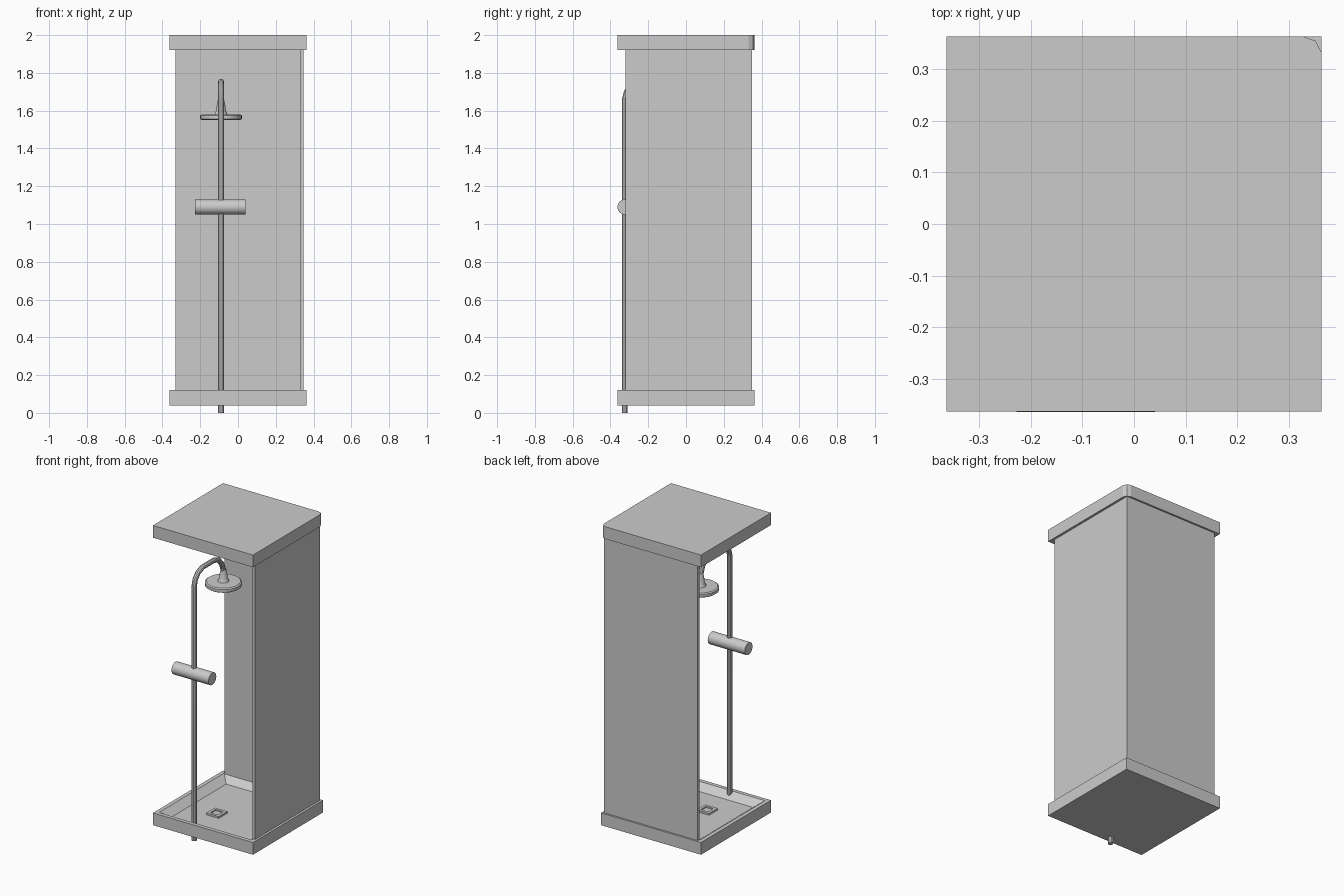
import bpy, bmesh, math
from mathutils import Matrix

if "Cube" in bpy.data.objects:
    bpy.data.objects.remove(bpy.data.objects["Cube"])


def add_object(name, bm, smooth=False):
    bmesh.ops.recalc_face_normals(bm, faces=bm.faces)
    mesh = bpy.data.meshes.new(name)
    bm.to_mesh(mesh)
    bm.free()
    ob = bpy.data.objects.new(name, mesh)
    bpy.context.collection.objects.link(ob)
    if smooth:
        bpy.ops.object.select_all(action='DESELECT')
        ob.select_set(True)
        bpy.context.view_layer.objects.active = ob
        bpy.ops.object.shade_smooth_by_angle(angle=math.radians(35))
    return ob


def prism(name, outline, z0, z1):
    bm = bmesh.new()
    base = bm.faces.new([bm.verts.new((x, y, z0)) for x, y in outline])
    top = bmesh.ops.extrude_face_region(bm, geom=[base])['geom']
    for v in top:
        if isinstance(v, bmesh.types.BMVert):
            v.co.z = z1
    return add_object(name, bm)


def square_loft(name, rings, center=(0, 0)):
    """Skin a stack of square rings given as (half size, z), capped at both ends."""
    bm = bmesh.new()
    cx, cy = center
    loops = [[bm.verts.new((cx + sx * h, cy + sy * h, z))
              for sx, sy in ((-1, -1), (1, -1), (1, 1), (-1, 1))] for h, z in rings]
    for a, b in zip(loops, loops[1:]):
        for i in range(4):
            j = (i + 1) % 4
            bm.faces.new((a[i], a[j], b[j], b[i]))
    bm.faces.new(loops[0])
    bm.faces.new(loops[-1])
    return add_object(name, bm)


def lathe(name, profile, center, sides=32):
    bm = bmesh.new()
    vs = [bm.verts.new((r, 0, z)) for r, z in profile]
    es = [bm.edges.new(p) for p in zip(vs, vs[1:])]
    bmesh.ops.spin(bm, geom=vs + es, axis=(0, 0, 1), cent=(0, 0, 0),
                   angle=math.tau, steps=sides)
    bmesh.ops.remove_doubles(bm, verts=bm.verts, dist=1e-5)
    bmesh.ops.translate(bm, verts=bm.verts, vec=(*center, 0))
    return add_object(name, bm, True)


PIPE_X, PIPE_Y, HEAD_Y = -0.09, -0.324, -0.022
S = 0.362

# Roof slab with one eased back corner
prism("roof", [(-S, -S), (S, -S), (S, 0.332), (0.351, 0.354), (0.328, S), (-S, S)], 1.92, 2.0)

# Shower tray with sloping basin
square_loft("tray", [(S, 0.04), (S, 0.12), (0.336, 0.12), (0.285, 0.082)])

# Drain frame with sunken middle
square_loft("drain", [(0.045, 0.078), (0.045, 0.094), (0.027, 0.094), (0.027, 0.086)],
            (PIPE_X, -0.09))

# L-shaped wall: back and right panels
prism("wall_panels", [(-0.33, 0.333), (0.33, 0.333), (0.33, -0.32),
                      (0.347, -0.32), (0.347, 0.35), (-0.33, 0.35)], 0.10, 1.93)

# Riser pipe with gooseneck
path = [(PIPE_Y, 0), (PIPE_Y, 1.66), (-0.314, 1.70), (-0.285, 1.735), (-0.24, 1.753),
        (-0.12, 1.753), (-0.075, 1.738), (-0.04, 1.70), (-0.026, 1.66), (HEAD_Y, 1.60)]
curve = bpy.data.curves.new("pipe_path", 'CURVE')
curve.dimensions = '3D'
curve.bevel_depth = 0.016
curve.bevel_resolution = 3
curve.use_fill_caps = True
spline = curve.splines.new('POLY')
spline.points.add(len(path) - 1)
for p, (y, z) in zip(spline.points, path):
    p.co = (PIPE_X, y, z, 1)
temp = bpy.data.objects.new("pipe_path", curve)
bpy.context.collection.objects.link(temp)
bpy.context.view_layer.update()
bm = bmesh.new()
bm.from_mesh(temp.to_mesh())
bmesh.ops.remove_doubles(bm, verts=bm.verts, dist=1e-5)
temp.to_mesh_clear()
bpy.data.objects.remove(temp)
add_object("riser_pipe", bm, True)

# Shower head: rounded disc with flared neck
lathe("shower_head", [(0, 1.55), (0.102, 1.55), (0.11, 1.556), (0.11, 1.574), (0.102, 1.58),
                      (0.034, 1.581), (0.026, 1.60), (0.022, 1.63), (0.016, 1.66)],
      (PIPE_X, HEAD_Y))

# Mixer valve bar
bm = bmesh.new()
bmesh.ops.create_cone(bm, cap_ends=True, segments=24, radius1=0.04, radius2=0.04, depth=0.268,
                      matrix=Matrix.Translation((-0.093, -0.323, 1.09)) @
                      Matrix.Rotation(math.pi / 2, 4, 'Y'))
add_object("mixer_valve", bm, True)
